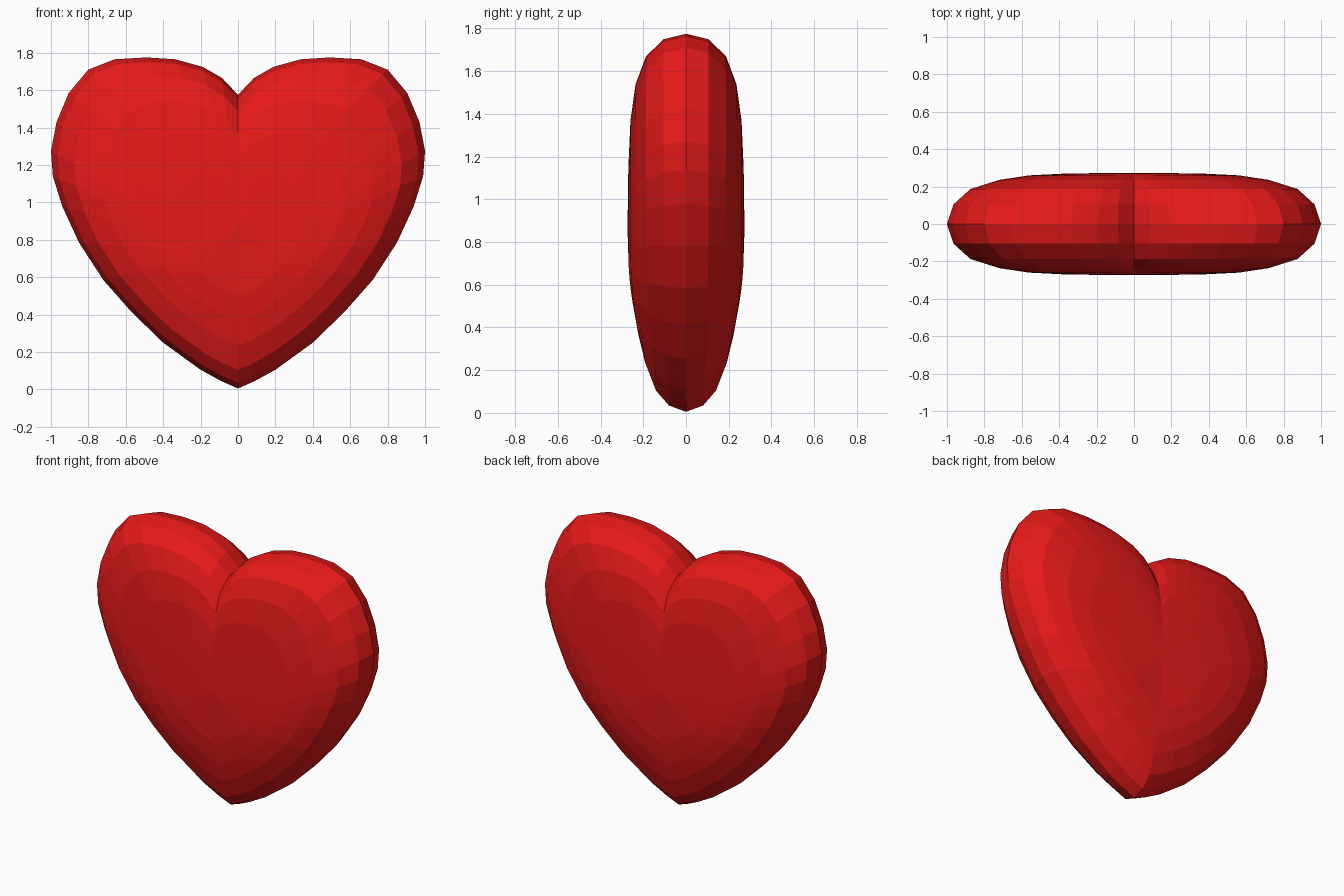
import bpy, bmesh

if "Cube" in bpy.data.objects:
    bpy.data.objects.remove(bpy.data.objects["Cube"])

# Right half of the heart outline (x, z), from the tip up to the cleft
HALF = [(0, 0.005), (0.09, 0.045), (0.2, 0.105), (0.4, 0.25), (0.57, 0.415),
        (0.72, 0.585), (0.85, 0.785), (0.94, 0.98), (0.99, 1.14), (1.0, 1.275),
        (0.97, 1.43), (0.905, 1.585), (0.8, 1.71), (0.66, 1.765), (0.49, 1.775),
        (0.335, 1.765), (0.19, 1.725), (0.085, 1.665), (0, 1.575)]
OUTLINE = HALF + [(-x, z) for x, z in HALF[-2:0:-1]]
WAIST, TOP = 1.2, 1.775

# Inner rings: x scale, tip z, waist z, lobe top z, depth at tip, main depth
RINGS = [(0.965, 0.03, 1.18, 1.75, 0.08, 0.105),
         (0.875, 0.10, 1.14, 1.67, 0.14, 0.187),
         (0.72, 0.23, 1.05, 1.54, 0.19, 0.236),
         (0.56, 0.36, 0.97, 1.37, 0.222, 0.26),
         (0.36, 0.50, 0.88, 1.15, 0.247, 0.27)]


def ring_point(x, z, ring, side):
    sx, tip, waist, top, y_tip, y_main = ring
    if z < WAIST:
        nz = tip + (waist - tip) * z / WAIST
    else:
        nz = waist + (top - waist) * (z - WAIST) / (TOP - WAIST)
    t = min(1, z / 0.8)
    y = y_tip + (y_main - y_tip) * (1 - (1 - t) ** 2)
    return (x * sx, side * y, nz)


bm = bmesh.new()
rim = [bm.verts.new((x, 0, z)) for x, z in OUTLINE]
n = len(rim)

# Front and back shells share the rim and dome towards the centre
for side in (-1, 1):
    prev = rim
    for ring in RINGS:
        cur = [bm.verts.new(ring_point(x, z, ring, side)) for x, z in OUTLINE]
        for i in range(n):
            j = (i + 1) % n
            bm.faces.new((prev[i], prev[j], cur[j], cur[i]))
        prev = cur
    mid = bm.verts.new((0, side * 0.274, 0.86))
    for i in range(n):
        bm.faces.new((prev[i], prev[(i + 1) % n], mid))

bmesh.ops.recalc_face_normals(bm, faces=bm.faces)
mesh = bpy.data.meshes.new("heart")
bm.to_mesh(mesh)
bm.free()
heart = bpy.data.objects.new("heart", mesh)
bpy.context.collection.objects.link(heart)

# Red surface
red = bpy.data.materials.new("red")
red.diffuse_color = (0.8, 0.01, 0.01, 1)
red.use_nodes = True
red.node_tree.nodes["Principled BSDF"].inputs["Base Color"].default_value = red.diffuse_color
mesh.materials.append(red)
